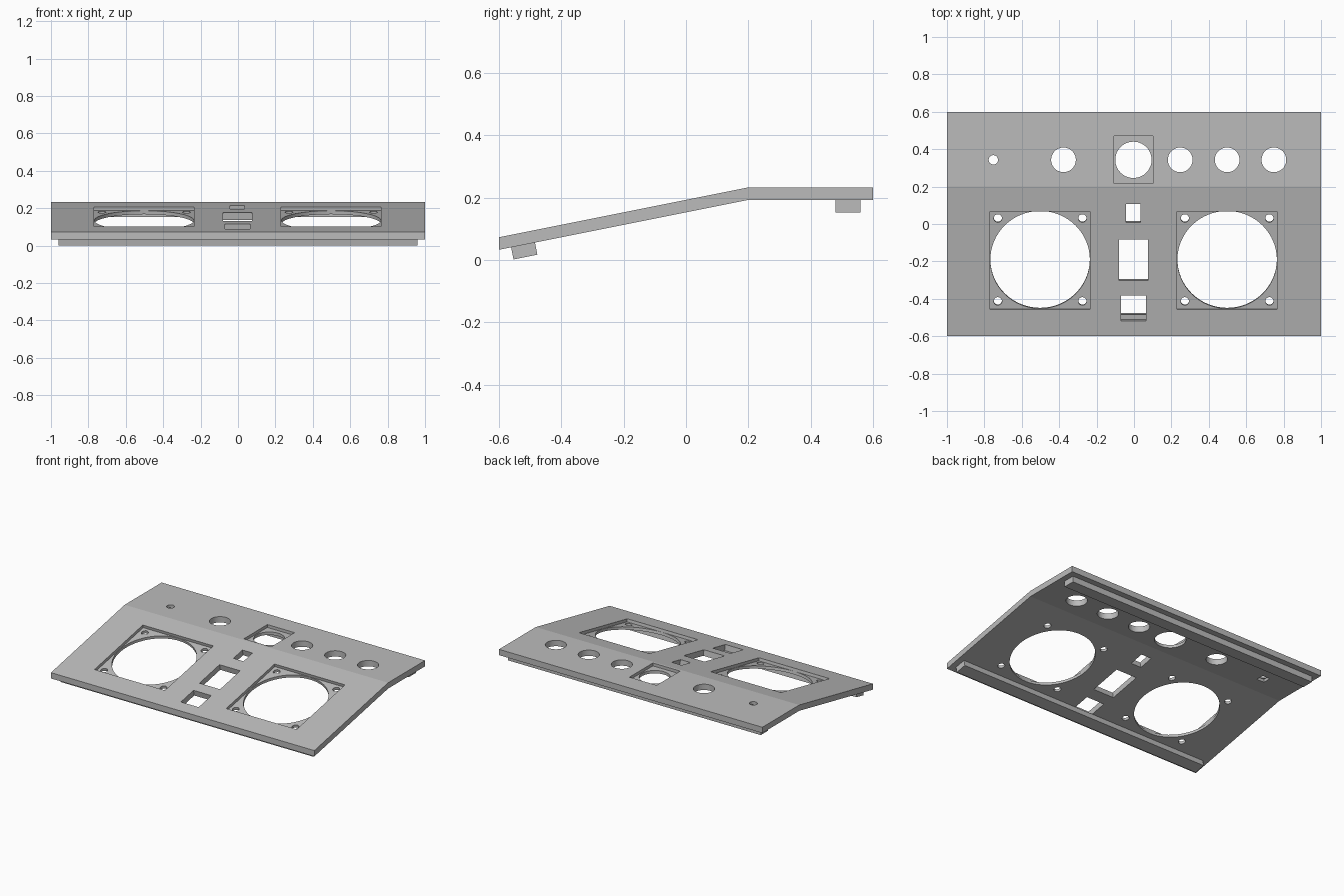
import bpy, bmesh, math
from mathutils import Matrix, Vector

cube = bpy.data.objects.get("Cube")
if cube:
    bpy.data.objects.remove(cube)

grey = bpy.data.materials.new("plain grey")
grey.use_nodes = True
grey.diffuse_color = (0.5, 0.5, 0.5, 1)
grey.node_tree.nodes["Principled BSDF"].inputs["Base Color"].default_value = (0.5, 0.5, 0.5, 1)

TILT = math.atan(0.2)
THICK = 0.04
BREAK_Y, TOP_Z = 0.2, 0.233


def make_object(name, bm):
    bmesh.ops.recalc_face_normals(bm, faces=bm.faces)
    mesh = bpy.data.meshes.new(name)
    bm.to_mesh(mesh)
    bm.free()
    mesh.materials.append(grey)
    obj = bpy.data.objects.new(name, mesh)
    bpy.context.collection.objects.link(obj)
    return obj


def extrude_profile(name, points, half_width):
    bm = bmesh.new()
    face = bm.faces.new([bm.verts.new((-half_width, y, z)) for y, z in points])
    new = bmesh.ops.extrude_face_region(bm, geom=[face])["geom"]
    verts = [v for v in new if isinstance(v, bmesh.types.BMVert)]
    bmesh.ops.translate(bm, verts=verts, vec=(2 * half_width, 0, 0))
    return make_object(name, bm)


def surface(x, y):
    """Frame on the top skin, tilted on the sloping part."""
    slope = y < BREAK_Y
    z = TOP_Z - (BREAK_Y - y) * math.tan(TILT) if slope else TOP_Z
    return Matrix.Translation((x, y, z)) @ Matrix.Rotation(TILT if slope else 0, 4, "X")


def cut(frame, size=None, radius=None, low=-0.1, high=0.1):
    """Cut a rectangular or round opening between two depths of a frame."""
    bm = bmesh.new()
    place = frame @ Matrix.Translation((0, 0, (low + high) / 2))
    if radius:
        bmesh.ops.create_cone(bm, cap_ends=True, segments=64 if radius > 0.04 else 32,
                              radius1=radius, radius2=radius, depth=high - low, matrix=place)
    else:
        scale = Matrix.Diagonal((size[0], size[1], high - low, 1))
        bmesh.ops.create_cube(bm, size=1, matrix=place @ scale)
    cutter = make_object("cutter", bm)
    cutter.hide_render = True
    mod = panel.modifiers.new("cut", "BOOLEAN")
    mod.operation, mod.solver, mod.object = "DIFFERENCE", "EXACT", cutter
    graph = bpy.context.evaluated_depsgraph_get()
    result = bpy.data.meshes.new_from_object(panel.evaluated_get(graph))
    panel.modifiers.clear()
    panel.data = result
    bpy.data.objects.remove(cutter)


# Bent panel
front_z = TOP_Z - 0.16
top = [(-0.6, front_z), (BREAK_Y, TOP_Z), (0.6, TOP_Z)]
panel = extrude_profile("panel", top + [(y, z - THICK) for y, z in reversed(top)], 1)

# Square recesses with large round openings and screw holes
for x in (-0.502, 0.498):
    frame = surface(x, -0.195)
    cut(frame, size=(0.535, 0.535), low=-0.02)
    cut(frame, radius=0.266)
    for sx in (-1, 1):
        for sy in (-1, 1):
            cut(frame @ Matrix.Translation((sx * 0.226, sy * 0.226, 0)), radius=0.022)

# Rectangular slots down the middle
for y, width, length in ((0.058, 0.077, 0.1), (-0.193, 0.157, 0.223), (-0.45, 0.135, 0.14)):
    cut(surface(-0.003, y), size=(width, length))

# Round openings on the flat rear strip
for x in (-0.377, 0.247, 0.498, 0.748):
    cut(surface(x, 0.343), radius=0.066)
cut(surface(-0.003, 0.343), size=(0.207, 0.255), low=-0.02)
cut(surface(-0.003, 0.343), radius=0.097)
cut(surface(-0.752, 0.343), radius=0.025)
cut(surface(-0.752, 0.343), size=(0.056, 0.056), low=-0.1, high=-0.02)

# Rails under the front and rear edges
under = TOP_Z - THICK
extrude_profile("rear_rail", [(0.48, under), (0.56, under), (0.56, under - 0.04),
                              (0.48, under - 0.04)], 0.96)
along = Vector((math.cos(TILT), math.sin(TILT)))
down = Vector((math.sin(TILT), -math.cos(TILT)))
corner = Vector((-0.561, 0.041))
extrude_profile("front_rail", [corner, corner + along * 0.078,
                               corner + along * 0.078 + down * 0.04, corner + down * 0.04], 0.96)
